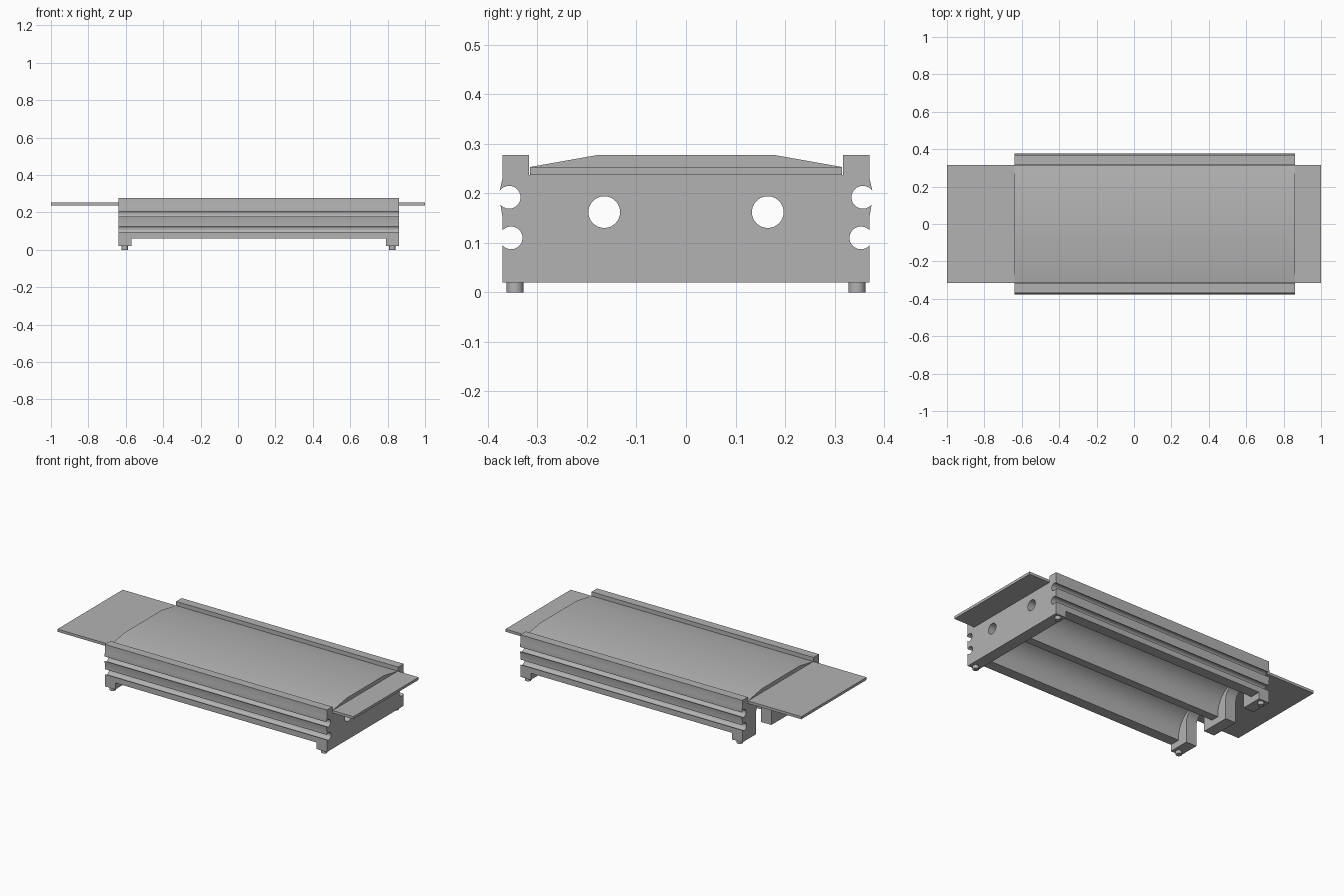
import bpy, bmesh, math

if "Cube" in bpy.data.objects:
    bpy.data.objects.remove(bpy.data.objects["Cube"])

grey = bpy.data.materials.new("plain_grey")
grey.use_nodes = True
grey.diffuse_color = (0.45, 0.45, 0.45, 1)
grey.node_tree.nodes["Principled BSDF"].inputs["Base Color"].default_value = grey.diffuse_color

X0, X1, WALL = -0.64, 0.86, 0.07      # body ends and end wall thickness
PLATE_Z0, PLATE_Z1, RIM_Z = 0.237, 0.253, 0.277
BORE_Y = 0.165


def extrude_x(name, profile, x0, x1):
    """Prism along x from a (y, z) outline."""
    bm = bmesh.new()
    face = bm.faces.new([bm.verts.new((x0, y, z)) for y, z in profile])
    ext = bmesh.ops.extrude_face_region(bm, geom=[face])
    moved = [g for g in ext["geom"] if isinstance(g, bmesh.types.BMVert)]
    bmesh.ops.translate(bm, verts=moved, vec=(x1 - x0, 0, 0))
    bmesh.ops.recalc_face_normals(bm, faces=bm.faces)
    mesh = bpy.data.meshes.new(name)
    bm.to_mesh(mesh)
    bm.free()
    obj = bpy.data.objects.new(name, mesh)
    bpy.context.collection.objects.link(obj)
    mesh.materials.append(grey)
    return obj


def arc(cy, cz, r, a0, a1, n=24):
    return [(cy + r * math.cos(math.radians(a0 + (a1 - a0) * i / n)),
             cz + r * math.sin(math.radians(a0 + (a1 - a0) * i / n)))
            for i in range(n + 1)]


def smooth(obj):
    bpy.ops.object.select_all(action="DESELECT")
    obj.select_set(True)
    bpy.context.view_layer.objects.active = obj
    bpy.ops.object.shade_smooth_by_angle(angle=math.radians(30))


def cut(target, cutter):
    cutter.hide_render = True
    mod = target.modifiers.new("cut", "BOOLEAN")
    mod.operation, mod.solver, mod.object = "DIFFERENCE", "EXACT", cutter
    bpy.context.view_layer.objects.active = target
    bpy.ops.object.modifier_apply(modifier=mod.name)
    bpy.data.objects.remove(cutter)


# Body: side outline with two round grooves per side and raised rims
half = [(0.37, 0.02)]
half += arc(0.353, 0.11, 0.023, -42, -318)
half += [(0.37, 0.15), (0.374, 0.174)]
half += arc(0.357, 0.192, 0.023, -40, -325)
half += [(0.376, 0.206), (0.37, 0.232), (0.37, RIM_Z), (0.317, RIM_Z), (0.317, PLATE_Z0)]
body = extrude_x("body", half + [(-y, z) for y, z in reversed(half)], X0, X1)

# Underside clearance between the end walls
inner0, inner1 = X0 + WALL, X1 - WALL
cut(body, extrude_x("clearance", [(-0.5, -0.1), (0.5, -0.1), (0.5, 0.06), (-0.5, 0.06)], inner0, inner1))

for s in (-1, 1):
    cy = s * BORE_Y
    # Long channel, arched opening in one end wall, round hole in the other
    bore = arc(cy, 0.08, 0.14, 0, 180, 40) + [(cy - 0.14, -0.05), (cy + 0.14, -0.05)]
    cut(body, extrude_x("bore", bore, inner0, inner1))
    arch = arc(cy, 0.14, 0.075, 0, 180) + [(cy - 0.075, -0.05), (cy + 0.075, -0.05)]
    cut(body, extrude_x("arch", arch, X0 - 0.1, inner0 + 0.03))
    hole = arc(cy, 0.162, 0.032, 0, 360, 32)[:-1]
    cut(body, extrude_x("hole", hole, inner1 - 0.03, X1 + 0.1))
smooth(body)

# Sliding plate and the bevelled deck on top of it
plate = extrude_x("plate", [(-0.315, PLATE_Z0), (0.315, PLATE_Z0),
                            (0.315, PLATE_Z1), (-0.315, PLATE_Z1)], -1, 1)
deck = extrude_x("deck", [(-0.315, PLATE_Z1), (0.315, PLATE_Z1),
                          (0.18, RIM_Z), (-0.18, RIM_Z)], X0, X1)
smooth(deck)

# Corner feet
for xname, x in (("right", X0 + 0.035), ("left", X1 - 0.035)):
    for yname, y in (("front", -0.345), ("back", 0.345)):
        bpy.ops.mesh.primitive_cylinder_add(vertices=32, radius=0.017, depth=0.025, location=(x, y, 0.0125))
        foot = bpy.context.object
        foot.name = f"{yname}_{xname}_foot"
        foot.data.materials.append(grey)
        smooth(foot)
